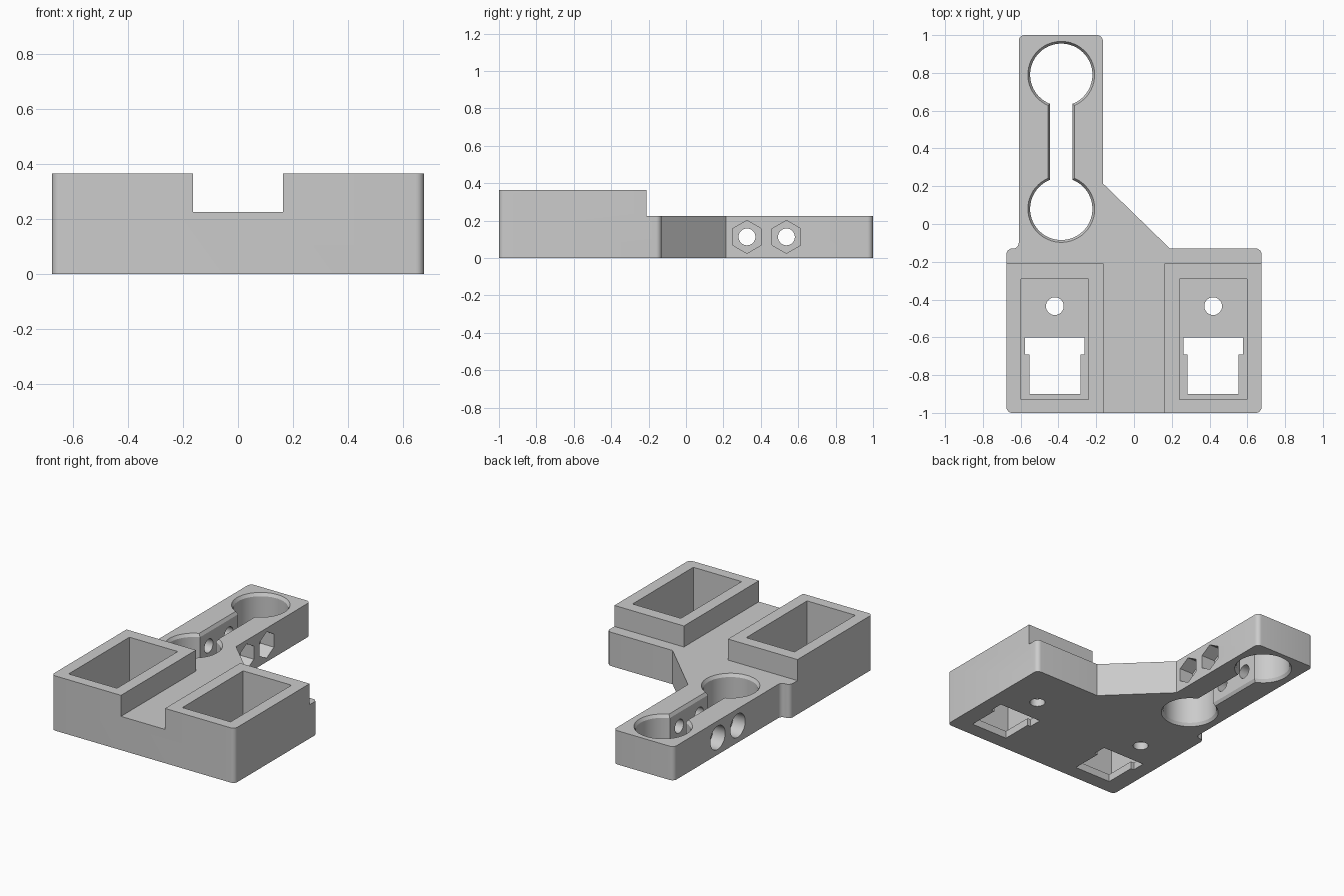
import bpy
from math import sin, cos, pi, asin
from mathutils import Vector, Matrix

if "Cube" in bpy.data.objects:
    bpy.data.objects.remove(bpy.data.objects["Cube"], do_unlink=True)

PLATE_H, BLOCK_H, FLOOR = 0.225, 0.365, 0.05
ALONG_X = Matrix(((0, 0, 1), (1, 0, 0), (0, 1, 0)))

grey = bpy.data.materials.new("grey plastic")
grey.use_nodes = True
grey.diffuse_color = (0.6, 0.6, 0.6, 1)
grey.node_tree.nodes["Principled BSDF"].inputs["Base Color"].default_value = (0.6, 0.6, 0.6, 1)


def loft(name, levels, turn=Matrix.Identity(3)):
    """Closed solid through (height, outline) levels of equal point count."""
    n = len(levels[0][1])
    verts = [turn @ Vector((x, y, h)) for h, pts in levels for x, y in pts]
    faces = [list(range(n))[::-1], list(range(len(verts) - n, len(verts)))]
    for k in range(len(levels) - 1):
        for i in range(n):
            j = (i + 1) % n
            faces.append((k * n + i, k * n + j, k * n + n + j, k * n + n + i))
    mesh = bpy.data.meshes.new(name)
    mesh.from_pydata(verts, [], faces)
    mesh.materials.append(grey)
    obj = bpy.data.objects.new(name, mesh)
    bpy.context.collection.objects.link(obj)
    return obj


def ring(cx, cy, r, n=48, start=0.0, sweep=2 * pi, closed=True):
    steps = n if closed else n - 1
    return [(cx + r * cos(start + sweep * i / steps), cy + r * sin(start + sweep * i / steps))
            for i in range(n)]


def rect(x0, x1, y0, y1):
    return [(x0, y0), (x1, y0), (x1, y1), (x0, y1)]


def rounded(corners, steps=6):
    """Outline with right-angled corners rounded by the third value."""
    out = []
    for i, (x, y, r) in enumerate(corners):
        p = Vector((x, y))
        u = (Vector(corners[i - 1][:2]) - p).normalized()
        v = (Vector(corners[(i + 1) % len(corners)][:2]) - p).normalized()
        if r == 0:
            out.append(tuple(p))
            continue
        c = p + r * (u + v)
        for k in range(steps + 1):
            t = k / steps * pi / 2
            out.append(tuple(c - r * (v * cos(t) + u * sin(t))))
    return out


def keyhole(grow):
    """Two round holes joined by a slot."""
    r, w = 0.165 + grow, 0.059 + grow
    a = asin(w / r)
    sweep = 2 * pi - 2 * a
    return (ring(-0.385, 0.79, r, 48, -pi / 2 + a, sweep, False)
            + ring(-0.385, 0.08, r, 48, pi / 2 + a, sweep, False))


# Whole bracket outline, raised to block height
R = 0.03
body = loft("sensor_bracket", [(h, rounded([
    (-0.675, -1, R), (0.675, -1, R), (0.675, -0.13, R), (0.19, -0.13, 0),
    (-0.165, 0.215, 0), (-0.165, 1, R), (-0.61, 1, R), (-0.61, -0.13, R),
    (-0.675, -0.13, R)])) for h in (0, BLOCK_H)])


def cut(outline, lo, hi, turn=Matrix.Identity(3), levels=None):
    cutter = loft("cutter", levels or [(lo, outline), (hi, outline)], turn)
    cutter.hide_render = True
    mod = body.modifiers.new("cut", "BOOLEAN")
    mod.operation, mod.solver, mod.object = "DIFFERENCE", "EXACT", cutter
    bpy.context.view_layer.objects.active = body
    bpy.ops.object.modifier_apply(modifier=mod.name)
    bpy.data.objects.remove(cutter, do_unlink=True)


# Lower the arm and the channel, leaving two raised blocks
cut([(-2, -0.21), (-0.1625, -0.21), (-0.1625, -2), (0.1625, -2), (0.1625, -0.21),
     (2, -0.21), (2, 2), (-2, 2)], PLATE_H, 1)

# Pockets with stepped openings and round holes in their floors
for cx in (-0.419, 0.419):
    cut(rect(cx - 0.178, cx + 0.178, -0.93, -0.29), FLOOR, 1)
    opening = [(0.135, -0.9), (0.135, -0.69), (0.158, -0.69), (0.158, -0.6)]
    cut([(cx + x, y) for x, y in opening] + [(cx - x, y) for x, y in opening[::-1]], -0.1, 0.1)
    cut(ring(cx, -0.435, 0.047), -0.1, 0.1)

# Rod clamp opening with chamfered rims
cut(None, 0, 0, levels=[(h, keyhole(g)) for h, g in (
    (-0.02, 0.024), (0.02, 0), (PLATE_H - 0.02, 0), (PLATE_H + 0.02, 0.024))])

# Clamp bolts: through hole, hexagonal nut recess, round head recess
for y in (0.326, 0.537):
    z = 0.113
    cut(ring(y, z, 0.045, 32), -0.8, 0, ALONG_X)
    cut(ring(y, z, 0.088, 6, pi / 2), -0.265, 0, ALONG_X)
    cut(ring(y, z, 0.078, 40), -0.8, -0.52, ALONG_X)

# Smooth the curved walls, keep edges crisp
bpy.ops.object.select_all(action="DESELECT")
body.select_set(True)
bpy.context.view_layer.objects.active = body
bpy.ops.object.shade_smooth_by_angle(angle=pi / 7)
